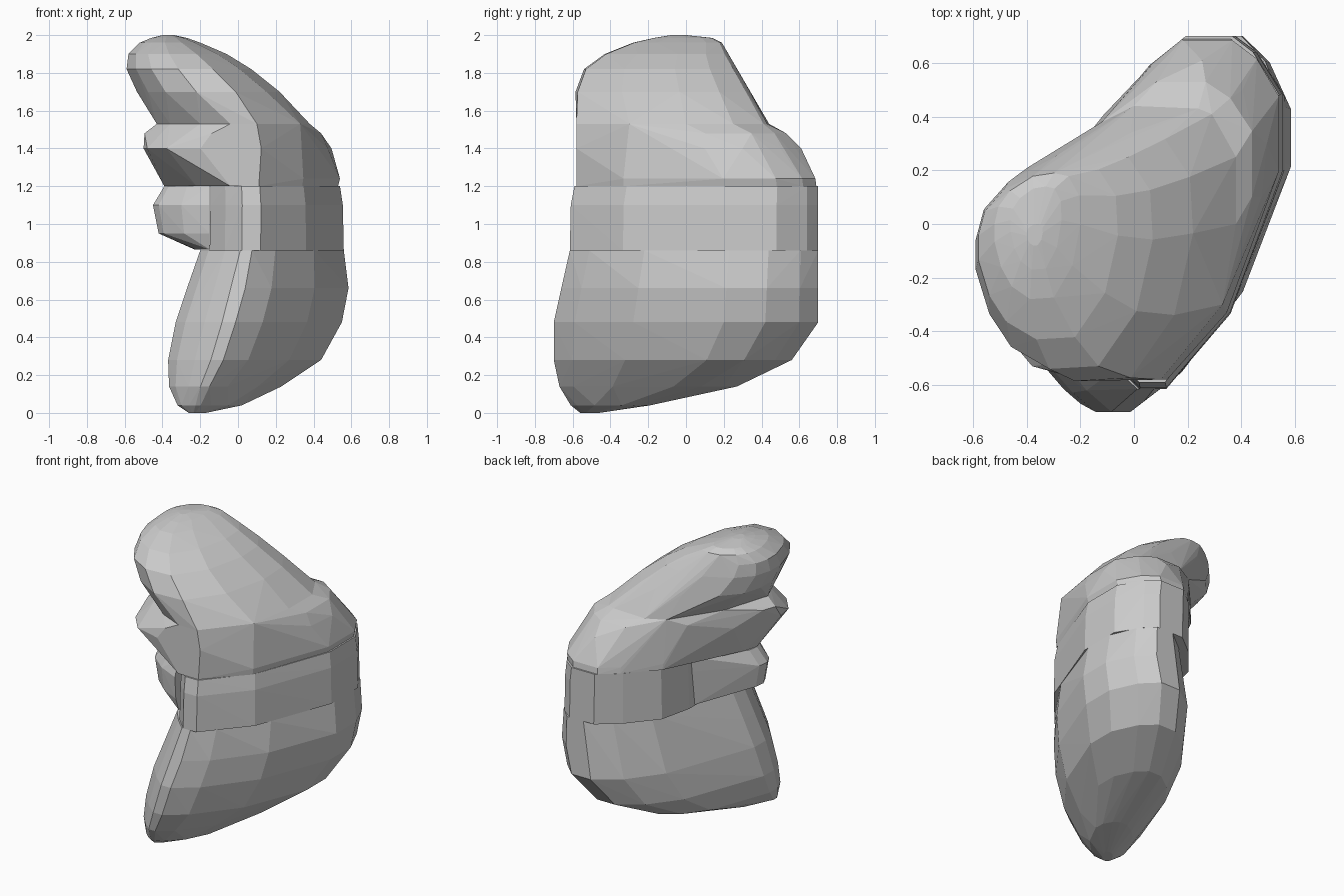
import bpy, bmesh

# Plan outlines seen from above; each gets fitted to a bounding box per level
SLAB = [(-.32, -.26), (-.32, -.38), (-.27, -.50), (-.17, -.62), (-.08, -.70),
        (-.01, -.70), (.13, -.59), (.36, -.28), (.54, .20), (.54, .42),
        (.46, .60), (.36, .70), (.22, .70), (.06, .58), (-.10, .36), (-.27, -.12)]
EGG = [(-.59, -.06), (-.59, -.17), (-.54, -.33), (-.46, -.45), (-.32, -.53),
       (-.14, -.52), (.00, -.32), (.06, -.06), (.05, .12), (-.03, .24),
       (-.14, .26), (-.30, .24), (-.47, .15), (-.56, .05)]
CAP_BASE = [(-.43, -.26), (-.36, -.38), (-.20, -.51), (-.04, -.58), (.10, -.58),
            (.33, -.30), (.38, .00), (.38, .25), (.29, .41), (.24, .43),
            (.00, .44), (-.12, .38), (-.33, .06)]
LOBE_BASE = [(-.39, -.20), (-.22, -.42), (-.04, -.58), (.11, -.58), (.34, -.33),
             (.53, .20), (.53, .48), (.45, .62), (.36, .69), (.18, .69),
             (.07, .60), (-.11, .41), (-.36, -.10)]
LOBE_MID = [(-.50, -.30), (-.48, -.41), (-.38, -.53), (-.20, -.58), (.12, -.58),
            (.34, -.28), (.47, .10), (.49, .30), (.40, .50), (.25, .61),
            (.13, .58), (-.04, .43), (-.37, .02)]
CORE = [(-.15, -.38), (-.07, -.52), (.02, -.61), (.12, -.61), (.36, -.33),
        (.56, .20), (.56, .48), (.46, .64), (.38, .70), (.20, .70),
        (.06, .59), (-.10, .40), (-.15, .18)]
NUB = [(-.15, .15), (-.35, -.07), (-.44, -.15), (-.45, -.22), (-.42, -.28),
       (-.30, -.38), (-.15, -.45)]


def fit(outline, z, x0, x1, y0, y1):
    """Scale a plan outline into a bounding box at height z."""
    xs, ys = zip(*outline)
    ax, bx, ay, by = min(xs), max(xs), min(ys), max(ys)
    return [(x0 + (x - ax) / (bx - ax) * (x1 - x0),
             y0 + (y - ay) / (by - ay) * (y1 - y0), z) for x, y in outline]


def hull(name, *levels):
    """Faceted convex solid through a stack of fitted outlines."""
    bm = bmesh.new()
    for level in levels:
        for co in fit(*level):
            bm.verts.new(co)
    bmesh.ops.convex_hull(bm, input=bm.verts[:])
    bmesh.ops.delete(bm, geom=[v for v in bm.verts if not v.link_faces],
                     context='VERTS')
    bmesh.ops.recalc_face_normals(bm, faces=bm.faces[:])
    me = bpy.data.meshes.new(name)
    bm.to_mesh(me)
    bm.free()
    ob = bpy.data.objects.new(name, me)
    bpy.context.collection.objects.link(ob)
    return ob


# Large leaning base
hull("lower_slab",
     (SLAB, 0.00, -.26, -.17, -.56, -.46),
     (SLAB, 0.04, -.32, .02, -.61, -.19),
     (SLAB, 0.14, -.365, .23, -.67, .27),
     (SLAB, 0.28, -.37, .44, -.70, .56),
     (SLAB, 0.48, -.33, .55, -.70, .70),
     (SLAB, 0.66, -.27, .585, -.66, .70),
     (SLAB, 0.86, -.20, .56, -.615, .70))

# Middle layer: core with a separate nub on its left
hull("middle_core",
     (CORE, 0.86, -.15, .56, -.615, .70),
     (CORE, 1.10, -.145, .555, -.61, .70),
     (CORE, 1.20, -.145, .54, -.59, .70))
hull("middle_nub",
     (NUB, 0.865, -.23, -.15, -.42, .12),
     (NUB, 0.95, -.42, -.15, -.45, .13),
     (NUB, 1.10, -.45, -.15, -.46, .15),
     (NUB, 1.20, -.39, -.15, -.42, .16))

# Upper lobe
hull("upper_lobe",
     (LOBE_BASE, 1.20, -.39, .53, -.58, .69),
     (LOBE_BASE, 1.24, -.40, .54, -.58, .685),
     (LOBE_MID, 1.40, -.50, .495, -.58, .61),
     (LOBE_BASE, 1.48, -.495, .44, -.58, .53),
     (CAP_BASE, 1.53, -.43, .38, -.58, .44))

# Rounded cap
hull("top_cap",
     (CAP_BASE, 1.53, -.43, .38, -.58, .44),
     (EGG, 1.70, -.535, .22, -.585, .34),
     (EGG, 1.82, -.59, .07, -.54, .27),
     (EGG, 1.90, -.58, -.06, -.43, .22),
     (EGG, 1.96, -.52, -.20, -.28, .19),
     (EGG, 1.985, -.46, -.27, -.17, .14),
     (EGG, 2.00, -.40, -.34, -.08, .00))
